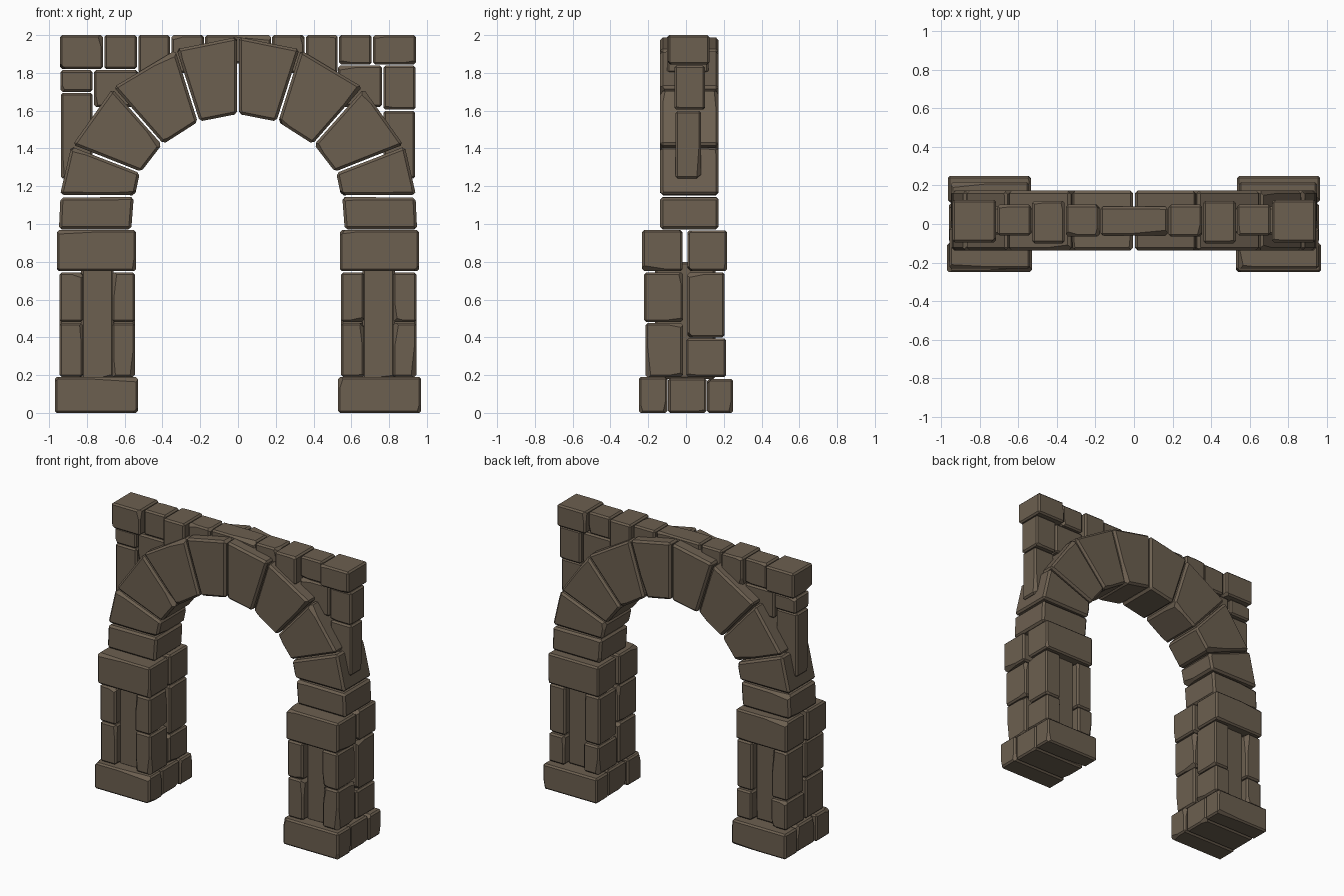
import bpy, bmesh, random
from mathutils import Vector

if "Cube" in bpy.data.objects:
    bpy.data.objects.remove(bpy.data.objects["Cube"])

rng = random.Random(7)
mat = bpy.data.materials.new("brown_stone")
mat.diffuse_color = (0.15, 0.115, 0.08, 1)
mat.use_nodes = True
mat.node_tree.nodes["Principled BSDF"].inputs["Base Color"].default_value = mat.diffuse_color


def stone(name, outline, y0, y1, chips=5, bevel=0.011):
    """Extrude an x/z outline through y, chamfer it, then slice tapered chips off its edges."""
    bm = bmesh.new()
    face = bm.faces.new([bm.verts.new((x, y0, z)) for x, z in outline])
    ext = bmesh.ops.extrude_face_region(bm, geom=[face])
    moved = [g for g in ext["geom"] if isinstance(g, bmesh.types.BMVert)]
    bmesh.ops.translate(bm, verts=moved, vec=(0, y1 - y0, 0))
    bmesh.ops.recalc_face_normals(bm, faces=bm.faces[:])
    edges = []
    for e in bm.edges:
        a, b = e.verts[0].co.copy(), e.verts[1].co.copy()
        n = (e.link_faces[0].normal + e.link_faces[1].normal).normalized()
        edges.append((a, b, n))
    bmesh.ops.bevel(bm, geom=bm.edges[:], offset=bevel, segments=1, affect='EDGES')
    for a, b, n in rng.sample(edges, chips):
        if rng.random() < 0.5:
            a, b = b, a
        depth = rng.uniform(0.011, 0.022)
        run = (b - a).length * rng.uniform(0.4, 0.95)
        normal = n + (b - a).normalized() * depth / run
        bmesh.ops.bisect_plane(bm, geom=bm.verts[:] + bm.edges[:] + bm.faces[:],
                               plane_co=b - n * depth, plane_no=normal, clear_outer=True)
        bmesh.ops.holes_fill(bm, edges=bm.edges[:], sides=0)
    bmesh.ops.recalc_face_normals(bm, faces=bm.faces[:])
    me = bpy.data.meshes.new(name)
    bm.to_mesh(me)
    bm.free()
    me.materials.append(mat)
    ob = bpy.data.objects.new(name, me)
    bpy.context.collection.objects.link(ob)
    return ob


def block(name, x0, x1, y0, y1, z0, z1, s=1, chips=4):
    stone(name, [(s * x0, z0), (s * x1, z0), (s * x1, z1), (s * x0, z1)], y0, y1, chips)


# Wedge stones of the arch, right half, from springing to crown
wedges = [
    [(0.565, 0.972), (0.948, 0.972), (0.94, 1.14), (0.552, 1.143)],
    [(0.545, 1.152), (0.942, 1.155), (0.883, 1.41), (0.52, 1.27)],
    [(0.513, 1.277), (0.875, 1.42), (0.665, 1.715), (0.403, 1.42)],
    [(0.395, 1.424), (0.658, 1.725), (0.332, 1.92), (0.213, 1.54)],
    [(0.203, 1.543), (0.325, 1.925), (0.004, 1.99), (0.004, 1.582)],
]

for side, s in (("right", 1), ("left", -1)):
    # Foot of the pillar: three slabs
    block(f"base_front_{side}", 0.53, 0.97, -0.25, -0.098, 0, 0.19, s)
    block(f"base_middle_{side}", 0.54, 0.96, -0.094, 0.108, 0, 0.185, s)
    block(f"base_back_{side}", 0.535, 0.965, 0.112, 0.25, 0, 0.18, s)
    # Recessed core panel and the corner stones around it
    block(f"pillar_core_{side}", 0.66, 0.83, -0.165, 0.155, 0.18, 0.80, s, 2)
    for part, x0, x1 in (("inner", 0.545, 0.668), ("outer", 0.82, 0.945)):
        block(f"pillar_front_low_{part}_{side}", x0, x1, -0.215, -0.017, 0.19, 0.475, s)
        block(f"pillar_front_high_{part}_{side}", x0, x1, -0.222, -0.015, 0.482, 0.743, s)
        block(f"pillar_back_low_{part}_{side}", x0, x1, 0.0, 0.213, 0.19, 0.393, s)
        block(f"pillar_back_high_{part}_{side}", x0, x1, 0.008, 0.205, 0.40, 0.743, s)
    # Capital: two blocks with a gap
    block(f"capital_front_{side}", 0.54, 0.958, -0.232, -0.018, 0.75, 0.968, s)
    block(f"capital_back_{side}", 0.545, 0.95, 0.007, 0.218, 0.75, 0.966, s)
    # Arch wedges
    for i, pts in enumerate(wedges):
        stone(f"arch_stone_{i + 1}_{side}", [(s * x, z) for x, z in pts], -0.137, 0.173, 5, 0.014)
    # Top course: alternating thickness
    row = 1.845 if s > 0 else 1.82
    for i, (x0, x1, y0, y1) in enumerate([(0.715, 0.942, -0.095, 0.125), (0.535, 0.708, -0.06, 0.10),
                                          (0.36, 0.528, -0.10, 0.12), (0.18, 0.353, -0.065, 0.10)]):
        block(f"top_course_{i + 1}_{side}", x0, x1, y0, y1, row if i < 2 else 1.80, 2.0, s, 3)
    # Spandrel filling behind the arch
    split = 1.605 if s > 0 else 1.70
    block(f"spandrel_upper_{side}", 0.77, 0.94, -0.062, 0.10, split, row - 0.006, s, 3)
    block(f"spandrel_inner_{side}", 0.53, 0.762, -0.055, 0.09, 1.62, row - 0.006, s, 3)
    block(f"spandrel_lower_{side}", 0.77, 0.938, -0.055, 0.08, 1.24, split - 0.006, s, 2)

# Centre stone of the top course
block("top_course_centre", -0.174, 0.174, -0.06, 0.09, 1.85, 2.0, 1, 2)
